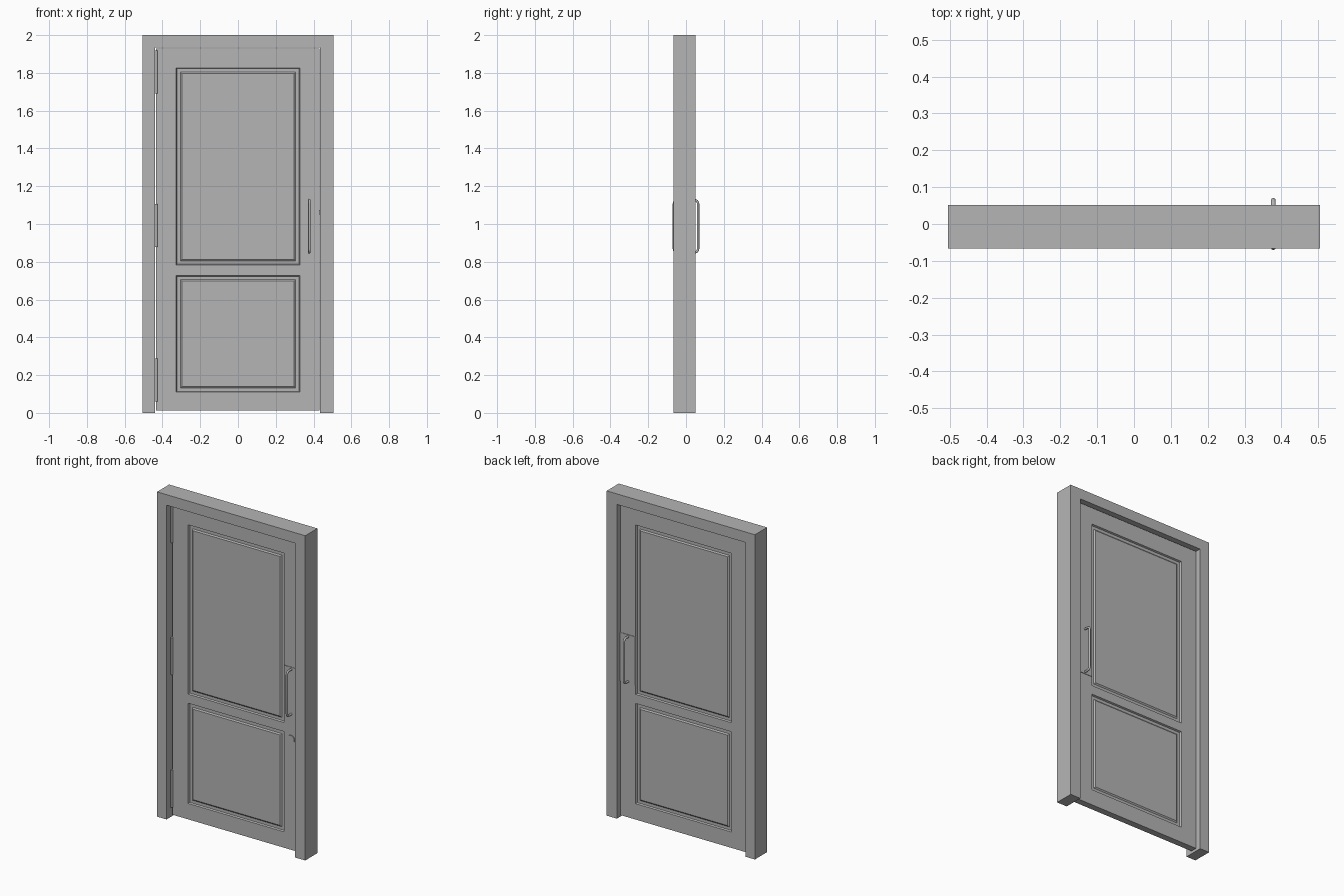
import bpy, bmesh, math

if "Cube" in bpy.data.objects:
    bpy.data.objects.remove(bpy.data.objects["Cube"])

grey = bpy.data.materials.new("plain_grey")
grey.diffuse_color = (0.46, 0.46, 0.46, 1)
grey.use_nodes = True
grey.node_tree.nodes["Principled BSDF"].inputs["Base Color"].default_value = grey.diffuse_color


def finish(name, bm):
    bmesh.ops.recalc_face_normals(bm, faces=bm.faces[:])
    mesh = bpy.data.meshes.new(name)
    bm.to_mesh(mesh)
    bm.free()
    mesh.materials.append(grey)
    ob = bpy.data.objects.new(name, mesh)
    bpy.context.collection.objects.link(ob)
    return ob


def smooth(ob):
    bpy.ops.object.select_all(action='DESELECT')
    ob.select_set(True)
    bpy.context.view_layer.objects.active = ob
    bpy.ops.object.shade_smooth_by_angle(angle=math.radians(40))


def box(name, x0, x1, y0, y1, z0, z1):
    bm = bmesh.new()
    bmesh.ops.create_cube(bm, size=1)
    for v in bm.verts:
        v.co = ((x0 + x1) / 2 + v.co.x * (x1 - x0),
                (y0 + y1) / 2 + v.co.y * (y1 - y0),
                (z0 + z1) / 2 + v.co.z * (z1 - z0))
    return finish(name, bm)


def cylinder(name, radius, depth, loc, axis, sides=24):
    bm = bmesh.new()
    bmesh.ops.create_cone(bm, cap_ends=True, segments=sides, radius1=radius,
                          radius2=radius, depth=depth)
    for v in bm.verts:
        x, y, z = v.co
        v.co = (x + loc[0], y + loc[1], z + loc[2]) if axis == 'z' else \
               (x + loc[0], z + loc[1], y + loc[2])
    ob = finish(name, bm)
    smooth(ob)
    return ob


# Door frame: an upside-down U profile, extruded front to back
FRONT, BACK = -0.067, 0.051
profile = [(-0.505, 0), (-0.44, 0), (-0.44, 1.935), (0.435, 1.935),
           (0.435, 0), (0.505, 0), (0.505, 2), (-0.505, 2)]
bm = bmesh.new()
face = bm.faces.new([bm.verts.new((x, FRONT, z)) for x, z in profile])
ext = bmesh.ops.extrude_face_region(bm, geom=[face])
for g in ext['geom']:
    if isinstance(g, bmesh.types.BMVert):
        g.co.y = BACK
if not face.is_valid or len(bm.faces) < 10:
    bmesh.ops.holes_fill(bm, edges=bm.edges[:])
finish("door_frame", bm)

# Door leaf: stile and rail grid with two raised panels on each side
YF, YB = -0.018, 0.022
xs = [-0.434, -0.327, 0.327, 0.431]
zs = [0.012, 0.11, 0.727, 0.783, 1.826, 1.930]
bm = bmesh.new()
panels = []
sides = []
for y in (YF, YB):
    grid = [[bm.verts.new((x, y, z)) for z in zs] for x in xs]
    sides.append(grid)
    for i in range(len(xs) - 1):
        for j in range(len(zs) - 1):
            f = bm.faces.new((grid[i][j], grid[i + 1][j],
                              grid[i + 1][j + 1], grid[i][j + 1]))
            if i == 1 and j in (1, 3):
                panels.append(f)
f, b = sides
for i in range(len(xs) - 1):
    for j in (0, -1):
        bm.faces.new((f[i][j], f[i + 1][j], b[i + 1][j], b[i][j]))
for j in range(len(zs) - 1):
    for i in (0, -1):
        bm.faces.new((f[i][j], f[i][j + 1], b[i][j + 1], b[i][j]))
bmesh.ops.recalc_face_normals(bm, faces=bm.faces[:])
for width, depth in ((0.004, -0.01), (0.018, 0.0), (0.008, 0.006)):
    bmesh.ops.inset_individual(bm, faces=panels, thickness=width, depth=depth,
                               use_even_offset=True)
finish("door_leaf", bm)

# Push plates and pull handles on both sides
HX, GRIP, R = 0.378, 0.064, 0.0065
for side, y, s in (("front", YF, -1), ("back", YB, 1)):
    outer = y + s * 0.003
    box(side + "_push_plate", 0.329, 0.431, min(y, outer), max(y, outer),
        0.838, 1.138)
    bend, z0, z1 = 0.018, 0.85, 1.126
    path = [(y, z0)]
    for n in range(7):
        a = math.radians(15 * n)
        path.append((s * (GRIP - bend + bend * math.sin(a)),
                     z0 + bend * (1 - math.cos(a))))
    path += [(py, z0 + z1 - pz) for py, pz in reversed(path)]
    curve = bpy.data.curves.new(side + "_handle", 'CURVE')
    curve.dimensions = '3D'
    curve.bevel_depth = R
    curve.bevel_resolution = 3
    curve.use_fill_caps = True
    spline = curve.splines.new('POLY')
    spline.points.add(len(path) - 1)
    for p, (py, pz) in zip(spline.points, path):
        p.co = (HX, py, pz, 1)
    curve.materials.append(grey)
    ob = bpy.data.objects.new(side + "_handle", curve)
    bpy.context.collection.objects.link(ob)
    bpy.ops.object.select_all(action='DESELECT')
    ob.select_set(True)
    bpy.context.view_layer.objects.active = ob
    bpy.ops.object.convert(target='MESH')
    smooth(bpy.context.view_layer.objects.active)

# Round lock cover on the front, latch in the right-hand gap
cylinder("lock_cover", 0.025, 0.006, (0.375, YF - 0.003, 0.694), 'y', 32)
box("latch", 0.425, 0.438, -0.006, 0.01, 1.05, 1.075)

# Three hinges on the left: knuckle and a leaf in the gap
for n, z in enumerate((0.175, 0.993, 1.805)):
    cylinder("hinge_knuckle_%d" % (n + 1), 0.007, 0.228,
             (-0.433, YF - 0.006, z), 'z', 16)
    box("hinge_leaf_%d" % (n + 1), -0.4395, -0.4335, YF - 0.004, YB - 0.006,
        z - 0.114, z + 0.114)
